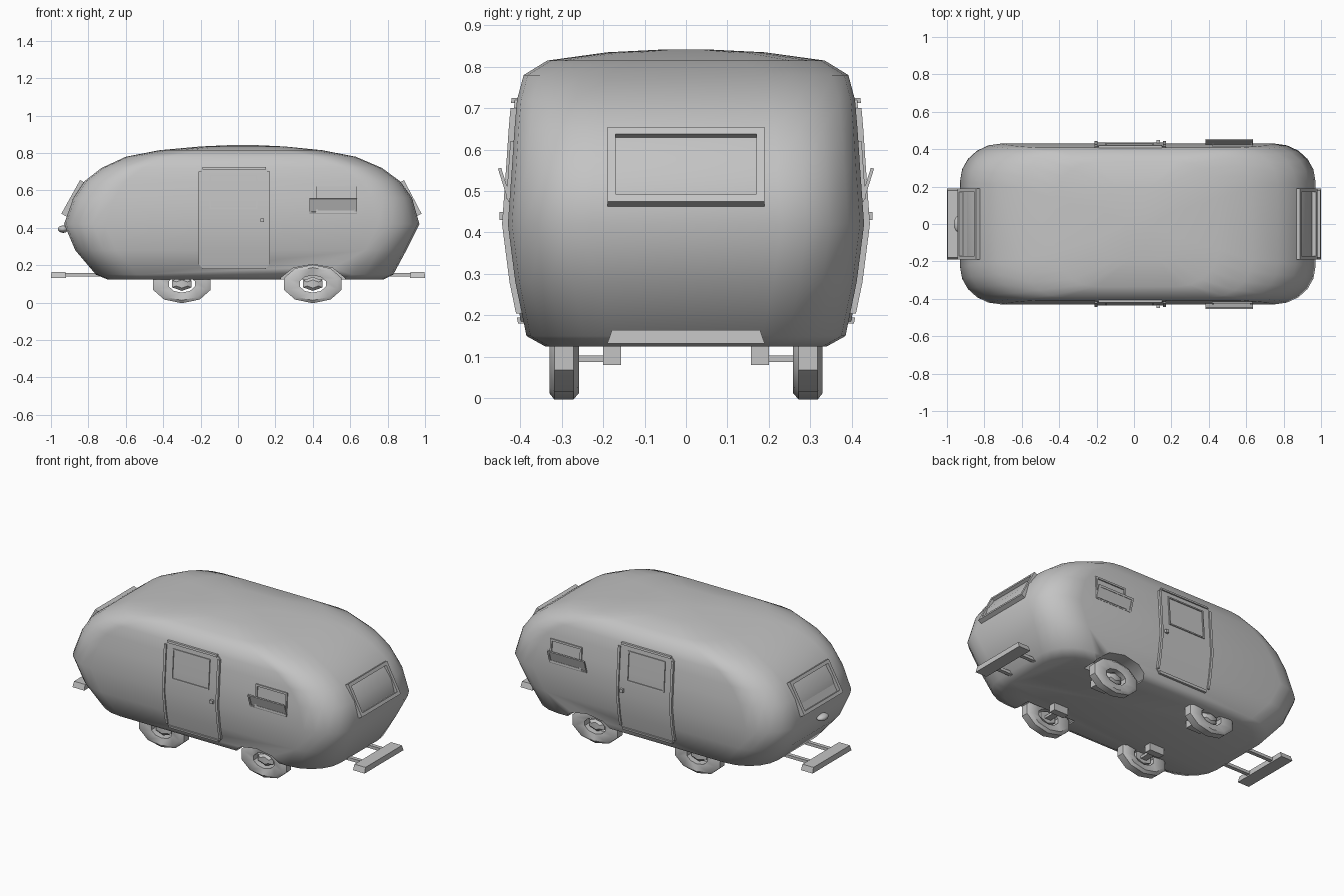
import bpy, bmesh, math
from mathutils import Vector

cube = bpy.data.objects.get("Cube")
if cube:
    bpy.data.objects.remove(cube, do_unlink=True)

grey = bpy.data.materials.new("shell_grey")
grey.use_nodes = True
COLOUR = (0.55, 0.55, 0.55, 1)
grey.diffuse_color = COLOUR
grey.node_tree.nodes["Principled BSDF"].inputs["Base Color"].default_value = COLOUR


def smooth(ob, angle):
    bpy.ops.object.select_all(action='DESELECT')
    ob.select_set(True)
    bpy.context.view_layer.objects.active = ob
    bpy.ops.object.shade_smooth_by_angle(angle=math.radians(angle))


def loft(name, loops, closed=False, angle=35):
    """Skin a row of equal-length loops; cap the ends unless it closes on itself."""
    bm = bmesh.new()
    rings = [[bm.verts.new(p) for p in loop] for loop in loops]
    n = len(rings[0])
    pairs = list(zip(rings, rings[1:]))
    if closed:
        pairs.append((rings[-1], rings[0]))
    else:
        bm.faces.new(rings[0])
        bm.faces.new(rings[-1])
    for a, b in pairs:
        for i in range(n):
            j = (i + 1) % n
            bm.faces.new((a[i], a[j], b[j], b[i]))
    bmesh.ops.recalc_face_normals(bm, faces=bm.faces)
    mesh = bpy.data.meshes.new(name)
    bm.to_mesh(mesh)
    bm.free()
    ob = bpy.data.objects.new(name, mesh)
    bpy.context.collection.objects.link(ob)
    mesh.materials.append(grey)
    smooth(ob, angle)
    return ob


def box(name, lo, hi, taper=1.0):
    """Box between two corners, with its top face scaled by taper."""
    cx, cy = (lo[0] + hi[0]) / 2, (lo[1] + hi[1]) / 2
    hx, hy = (hi[0] - lo[0]) / 2, (hi[1] - lo[1]) / 2
    corners = ((-1, -1), (1, -1), (1, 1), (-1, 1))
    return loft(name, [[(cx + a * hx * k, cy + b * hy * k, z) for a, b in corners]
                       for z, k in ((lo[2], 1.0), (hi[2], taper))])


def window(name, low, high, across, half, border, back, front, recess):
    """Framed pane between the middle of its lower and upper edges."""
    low, high, u = Vector(low), Vector(high), Vector(across)
    mid, v = (low + high) / 2, (high - low).normalized()
    tall = (high - low).length / 2
    n = u.cross(v).normalized()
    if n.dot(Vector((mid.x * abs(u.y), mid.y * abs(u.x), 0))) < 0:
        n = -n
    loops = []
    for cut, depth in ((0, -back), (0, front), (border, front), (border, front - recess)):
        loops.append([mid + u * a * (half - cut) + v * b * (tall - cut) + n * depth
                      for a, b in ((-1, -1), (1, -1), (1, 1), (-1, 1))])
    return loft(name, loops, angle=20)


# Body layers: height, tail end, nose end, half width
LAYERS = [
    (0.125, -0.70, 0.78, 0.34), (0.15, -0.76, 0.83, 0.385),
    (0.28, -0.87, 0.90, 0.412), (0.42, -0.93, 0.97, 0.43),
    (0.56, -0.88, 0.93, 0.42), (0.65, -0.82, 0.865, 0.414),
    (0.72, -0.73, 0.77, 0.408), (0.78, -0.60, 0.63, 0.392),
    (0.815, -0.42, 0.45, 0.335), (0.835, -0.20, 0.25, 0.19),
    (0.842, -0.05, 0.10, 0.05),
]


def side_y(z):
    """Half width of the body at a height."""
    for a, b in zip(LAYERS, LAYERS[1:]):
        if a[0] <= z <= b[0]:
            t = (z - a[0]) / (b[0] - a[0])
            return a[3] + t * (b[3] - a[3])
    return LAYERS[0][3]


def plan(z, x0, x1, w, steps=5):
    """Rounded rectangle outline of one body layer."""
    rx, ry = min(0.22, 0.4 * (x1 - x0)), min(0.2, 0.6 * w)
    pts = []
    for q in range(4):
        for i in range(steps + 1):
            t = math.pi / 2 * (q + i / steps)
            c, s = math.cos(t), math.sin(t)
            ox = x1 - rx if q in (0, 3) else x0 + rx
            oy = w - ry if q < 2 else ry - w
            pts.append((ox + rx * c, oy + ry * s, z))
    return pts


body = loft("body_shell", [plan(*layer) for layer in LAYERS], angle=50)


def ellipse(cx, y, cz, rx, rz, sides=10):
    return [(cx + rx * math.cos(math.tau * (i + 0.5) / sides), y,
             cz + rz * math.sin(math.tau * (i + 0.5) / sides)) for i in range(sides)]


# Wheel arches above the nose-end wheels
WHEEL_Z = 0.1
for s in (-1, 1):
    cutter = loft("arch_cutter", [ellipse(0.4, s * y, WHEEL_Z, 0.18, 0.105) for y in (0.245, 0.6)])
    cutter.hide_render = True
    mod = body.modifiers.new("arch", 'BOOLEAN')
    mod.operation, mod.object, mod.solver = 'DIFFERENCE', cutter, 'EXACT'
    bpy.context.view_layer.objects.active = body
    bpy.ops.object.modifier_apply(modifier=mod.name)
    bpy.data.objects.remove(cutter, do_unlink=True)
smooth(body, 50)


def door_strip(name, s, x0, x1, rows, proud, corner=0.0):
    """Upright panel that follows the curve of the body side."""
    loops = []
    for i, z in enumerate(rows):
        k = corner if i in (0, len(rows) - 1) else 0
        y = side_y(z)
        loops.append([(x0 + k, s * (y - 0.03), z), (x1 - k, s * (y - 0.03), z),
                      (x1 - k, s * (y + proud), z), (x0 + k, s * (y + proud), z)])
    loft(name, loops, angle=20)


for s, side in ((-1, "front"), (1, "back")):
    # Door leaf with raised edging
    rows = (0.18, 0.205, 0.28, 0.42, 0.56, 0.65, 0.70, 0.725)
    door_strip(side + "_door", s, -0.21, 0.17, rows, 0.006, 0.025)
    for x in (-0.21, 0.155):
        door_strip(side + "_door_jamb", s, x, x + 0.015, rows[1:-1], 0.014)
    door_strip(side + "_door_sill", s, -0.19, 0.15, (0.18, 0.195), 0.014)
    door_strip(side + "_door_header", s, -0.19, 0.15, (0.713, 0.725), 0.014)
    box(side + "_door_handle", (0.12, s * 0.44 - 0.01, 0.43), (0.14, s * 0.44 + 0.01, 0.45))

    # Door window
    window(side + "_door_window", (-0.025, s * side_y(0.50), 0.50),
           (-0.025, s * side_y(0.685), 0.685), (1, 0, 0), 0.128, 0.008, 0.01, 0.012, 0.009)

    # Side window and its tilted open pane
    window(side + "_side_window", (0.525, s * side_y(0.48), 0.48),
           (0.525, s * side_y(0.62), 0.62), (1, 0, 0), 0.108, 0.012, 0.01, 0.008, 0.007)
    window(side + "_open_pane", (0.508, s * 0.425, 0.475), (0.508, s * 0.45, 0.555),
           (1, 0, 0), 0.127, 0.012, 0.004, 0.004, 0.004)

    # Wheels: tyre, hub, axle and inner bracket
    for x in (-0.3, 0.4):
        profile = ((0.45, 0.27), (0.85, 0.258), (1.0, 0.272), (1.0, 0.318),
                   (0.85, 0.33), (0.45, 0.32))
        loft(side + "_tyre", [ellipse(x, s * y, WHEEL_Z, 0.162 * r, 0.103 * r)
                              for r, y in profile], closed=True, angle=45)
        loft(side + "_hub", [ellipse(x, s * y, WHEEL_Z, rx, rx * 0.62, 6)
                             for y, rx in ((0.275, 0.06), (0.3, 0.06), (0.315, 0.035))])
        ys = sorted((s * 0.18, s * 0.285))
        box(side + "_axle", (x - 0.02, ys[0], 0.087), (x + 0.02, ys[1], 0.103))
        ys = sorted((s * 0.157, s * 0.2))
        box(side + "_axle_bracket", (x - 0.05, ys[0], 0.08), (x + 0.05, ys[1], 0.14))

# End windows
window("nose_window", (0.962, 0, 0.465), (0.868, 0, 0.645), (0, 1, 0),
       0.19, 0.02, 0.05, 0.022, 0.022)
window("tail_window", (-0.925, 0, 0.465), (-0.825, 0, 0.645), (0, 1, 0),
       0.19, 0.02, 0.05, 0.022, 0.022)

# Bumpers on twin bars
for end, name in ((1, "nose"), (-1, "tail")):
    xs = sorted((end * 0.92, end))
    box(name + "_bumper", (xs[0], -0.19, 0.132), (xs[1], 0.19, 0.165), 0.94)
    xs = sorted((end * 0.68, end * 0.94))
    for y in (-0.1, 0.1):
        box(name + "_bumper_bar", (xs[0], y - 0.012, 0.14), (xs[1], y + 0.012, 0.158))

# Tail lamp
bpy.ops.mesh.primitive_uv_sphere_add(segments=10, ring_count=6, radius=1, location=(-0.935, 0, 0.393))
lamp = bpy.context.object
lamp.name = "tail_lamp"
lamp.scale = (0.03, 0.045, 0.02)
lamp.data.materials.append(grey)
smooth(lamp, 60)
